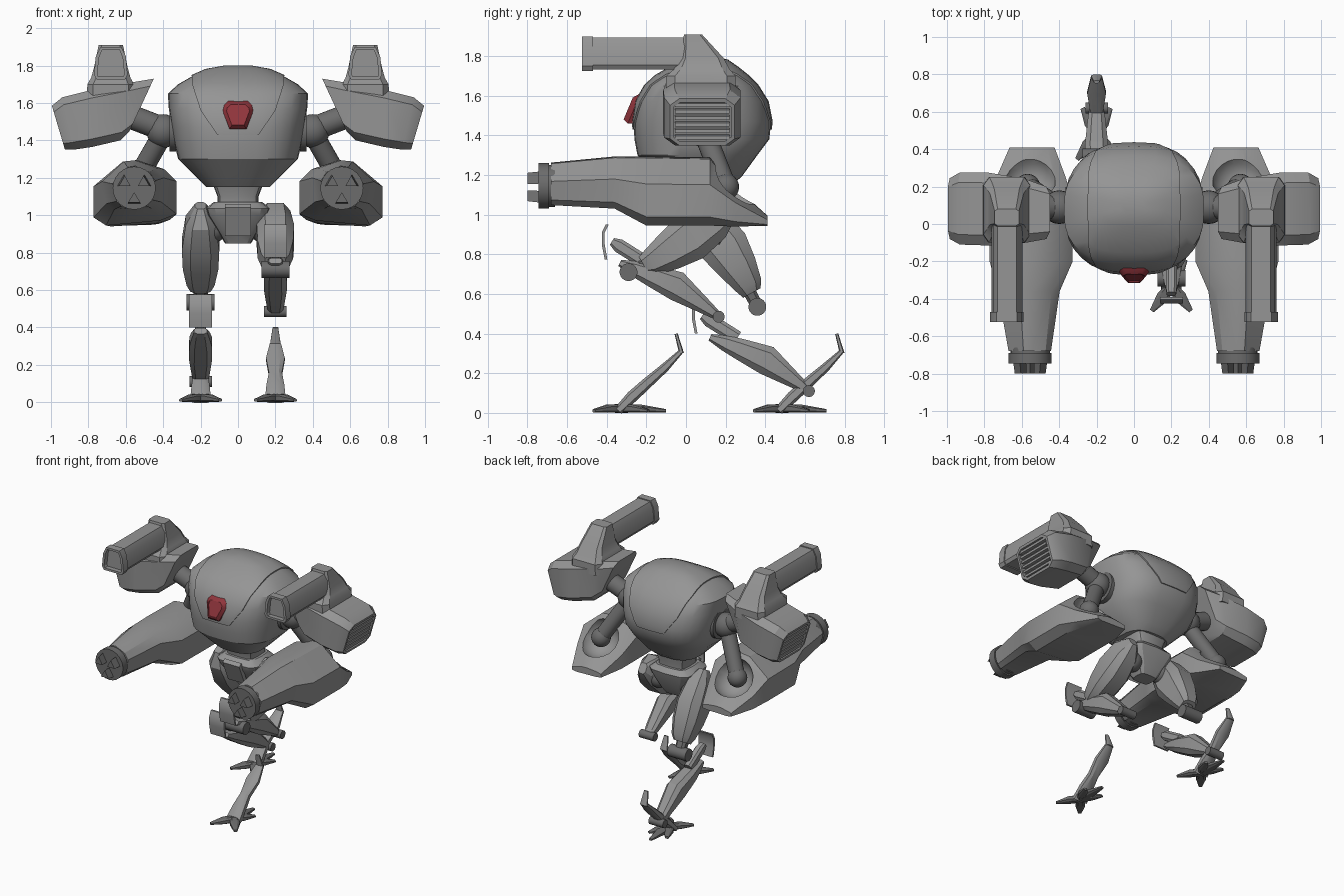
import bpy, bmesh, math
from mathutils import Vector as V

cube = bpy.data.objects.get("Cube")
if cube:
    bpy.data.objects.remove(cube)


def material(name, rgb):
    m = bpy.data.materials.new(name)
    m.use_nodes = True
    m.diffuse_color = (*rgb, 1)
    m.node_tree.nodes["Principled BSDF"].inputs["Base Color"].default_value = (*rgb, 1)
    return m


GREY = material("armour grey", (0.3, 0.3, 0.3))
DARK = material("joint grey", (0.15, 0.15, 0.15))
RED = material("sensor red", (0.28, 0.035, 0.045))
X = V((1, 0, 0))


def finish(name, bm, mat, angle=30):
    bmesh.ops.recalc_face_normals(bm, faces=bm.faces)
    me = bpy.data.meshes.new(name)
    bm.to_mesh(me)
    bm.free()
    me.materials.append(mat)
    for p in me.polygons:
        p.use_smooth = True
    me.set_sharp_from_angle(angle=math.radians(angle))
    ob = bpy.data.objects.new(name, me)
    bpy.context.collection.objects.link(ob)
    return ob


def loft(name, rings, mat=GREY, angle=30, recess=None):
    """Skin equal-length rings; recess=(inset, push vector) hollows the last cap."""
    bm = bmesh.new()
    rows = [[bm.verts.new(p) for p in r] for r in rings]
    n = len(rows[0])
    for a, b in zip(rows, rows[1:]):
        for i in range(n):
            bm.faces.new((a[i], a[(i + 1) % n], b[(i + 1) % n], b[i]))
    bm.faces.new(rows[0])
    cap = bm.faces.new(rows[-1])
    bmesh.ops.recalc_face_normals(bm, faces=bm.faces)
    if recess:
        bmesh.ops.inset_individual(bm, faces=[cap], thickness=recess[0])
        inner = bmesh.ops.extrude_discrete_faces(bm, faces=[cap])["faces"]
        bmesh.ops.translate(bm, verts=inner[0].verts[:], vec=recess[1])
    return finish(name, bm, mat, angle)


def octagon(c=0.55):
    return [(1, -c), (1, c), (c, 1), (-c, 1), (-1, c), (-1, -c), (-c, -1), (c, -1)]


def limb(name, a, b, stations, mat=GREY, c=0.55):
    """Chamfered section along a-b; stations are (distance, low, high, half width)."""
    a, b = V(a), V(b)
    d = (b - a).normalized()
    up = X.cross(d).normalized()
    side = d.cross(up)
    return loft(name, [[a + d * u + side * (w * s) + up * ((lo + hi) / 2 + (hi - lo) / 2 * t)
                        for s, t in octagon(c)] for u, lo, hi, w in stations], mat)


def rod(name, a, b, r, mat=DARK, sides=20):
    a, b = V(a), V(b)
    d = (b - a).normalized()
    e = d.orthogonal().normalized()
    f = d.cross(e)
    ang = [math.tau * i / sides for i in range(sides)]
    return loft(name, [[p + (e * math.cos(t) + f * math.sin(t)) * r for t in ang] for p in (a, b)], mat)


def ball(name, p, r, mat=DARK):
    bm = bmesh.new()
    bmesh.ops.create_uvsphere(bm, u_segments=20, v_segments=12, radius=r)
    bmesh.ops.translate(bm, verts=bm.verts, vec=p)
    return finish(name, bm, mat)


def prism(name, outline, x, half, mat=GREY):
    return loft(name, [[(x + s * half, y, z) for y, z in outline] for s in (-1, 1)], mat)


def boolean(ob, cutter, operation):
    mod = ob.modifiers.new("cut", "BOOLEAN")
    mod.object, mod.operation, mod.solver = cutter, operation, "EXACT"
    dg = bpy.context.evaluated_depsgraph_get()
    me = bpy.data.meshes.new_from_object(ob.evaluated_get(dg))
    ob.modifiers.clear()
    ob.data = me
    me.set_sharp_from_angle(angle=math.radians(30))
    bpy.data.objects.remove(cutter)


def oval(z, w, y0, y1, e=2.7, n=32):
    out = []
    for i in range(n):
        c, s = math.cos(math.tau * i / n), math.sin(math.tau * i / n)
        out.append(V((math.copysign(abs(c) ** (2 / e), c) * w,
                      (y0 + y1) / 2 + math.copysign(abs(s) ** (2 / e), s) * (y1 - y0) / 2, z)))
    return out


# Torso shell and raised canopy
hull = [oval(*r) for r in [(1.15, .17, -.1, .23), (1.19, .21, -.14, .28), (1.3, .32, -.245, .36),
        (1.38, .34, -.26, .42), (1.47, .355, -.265, .43), (1.57, .37, -.25, .41), (1.65, .375, -.205, .36),
        (1.7, .32, -.15, .31), (1.74, .25, -.08, .26), (1.775, .17, -.01, .21), (1.793, .07, .05, .14)]]
loft("torso_shell", hull, angle=32)
mid = V((0, .09, 1.45))
canopy = loft("canopy", [[mid + (p - mid) * 1.022 for p in r] for r in hull])
half = [(.11, 1.43), (.2, 1.56), (.245, 1.7), (.26, 2)]
shape = half + [(-x, z) for x, z in reversed(half)]
boolean(canopy, loft("canopy_cutter", [[(x, y, z) for x, z in shape] for y in (-1, 1)]), "INTERSECT")

# Red sensor
eye = [(.045, -.075), (.085, .03), (.08, .055), (.055, .078)]
eye += [(-x, z) for x, z in reversed(eye)]
loft("sensor_eye", [[(x * k, y + z * k * .42, 1.535 + z * k) for x, z in eye]
                    for k, y in ((1, -.225), (1, -.262), (.72, -.292))], RED, recess=(.008, V((0, .008, 0))))

# Waist and pelvis
loft("waist", [oval(*r, 5, 16) for r in [(1.24, .15, -.06, .23), (1.18, .14, -.04, .22),
                                        (1.1, .11, 0, .2), (1.03, .11, 0, .2)]])
loft("pelvis", [oval(*r, 4, 12) for r in [(1.07, .13, -.02, .22), (1.035, .175, -.06, .25),
                                         (1.0, .165, -.05, .24), (.9, .1, .02, .2), (.85, .07, .05, .17)]])
prism("pelvis_front_plate", [(-.085, 1.04), (-.06, 1.06), (.0, .92), (-.02, .89)], 0, .07)

gun_section = [V(p) for p in [(1, .2), (.3, .95), (-.05, 1), (-.7, .72), (-1, .35),
                              (-1, -.65), (-.6, -.85), (.7, -1), (1, -.75)]]
gun_stations = [(-.68, .555, .118, 1.145, .118, 1), (-.36, .56, .17, 1.152, .142, .8),
                (-.2, .55, .222, 1.12, .175, 0), (.12, .55, .222, 1.117, .172, 0),
                (.25, .55, .185, 1.04, .1, 0), (.41, .545, .12, .97, .026, 0)]

for s, side in ((1, "left_"), (-1, "right_")):
    # Shoulder joint and arms
    rod(side + "shoulder_disc", (s * .31, .09, 1.45), (s * .365, .09, 1.45), .11)
    ball(side + "shoulder_ball", (s * .4, .09, 1.45), .09)
    rod(side + "upper_arm", (s * .4, .09, 1.46), (s * .66, .09, 1.56), .065)
    rod(side + "lower_arm", (s * .41, .09, 1.42), (s * .57, .2, 1.14), .055)
    ball(side + "elbow_ball", (s * .57, .2, 1.14), .068)

    # Shoulder pod with vent slats
    pod = [(.515, -.065, -.08, .2, 1.45, 1.73), (.6, -.03, -.1, .24, 1.4, 1.71),
           (.78, 0, -.115, .275, 1.365, 1.67), (.91, .03, -.11, .275, 1.35, 1.63),
           (.96, .035, -.08, .245, 1.35, 1.585)]
    loft(side + "shoulder_pod", [[(s * (xc + sh * t), (y0 + y1) / 2 + (y1 - y0) / 2 * u,
                                   (z0 + z1) / 2 + (z1 - z0) / 2 * t) for u, t in octagon(.72)]
                                 for xc, sh, y0, y1, z0, z1 in pod], recess=(.02, V((-s * .035, 0, 0))))
    for i in range(6):
        z = 1.385 + i * .033
        x = .955 + (z - 1.4675) * .3
        loft(side + f"vent_slat_{i + 1}", [[(s * (x - .03), y, z), (s * (x - .03), y, z + .02),
                                           (s * x, y, z + .012), (s * x, y, z - .006)] for y in (-.055, .22)])

    # Turret on the pod
    tx = s * .68
    loft(side + "turret", [[(tx + w * u, (y0 + y1) / 2 + (y1 - y0) / 2 * t, z) for u, t in octagon(.75)]
                           for z, w, y0, y1 in [(1.62, .13, -.1, .25), (1.7, .125, -.1, .25),
                                                (1.735, .105, -.06, .22), (1.79, .09, -.03, .19), (1.91, .065, -.01, .08)]])
    bore = [(-.075, 1.725), (-.09, 1.75), (-.08, 1.85), (-.055, 1.9)]
    bore += [(-x, z) for x, z in reversed(bore)]
    for part, y0, y1, k, rec in (("turret_barrel", .06, -.48, .92, None),
                                 ("turret_muzzle", -.47, -.525, 1, (.018, V((0, .035, 0))))):
        loft(side + part, [[(tx + x * k, y, 1.815 + (z - 1.815) * k) for x, z in bore] for y in (y0, y1)], recess=rec)

    # Forearm cannon with open rear socket
    rings = []
    for y, xc, hx, zc, hz, rnd in gun_stations:
        pts = [p.lerp(p.normalized(), rnd) for p in gun_section]
        rings.append([(s * (xc + p.x * hx), y, zc + p.y * hz) for p in pts])
    cannon = loft(side + "cannon", rings)
    boolean(cannon, ball(side + "socket_cutter", (s * .56, .25, 1.16), .145, GREY), "DIFFERENCE")
    gc = V((s * .555, 0, 1.145))
    rod(side + "cannon_ring", gc + V((0, -.745, 0)), gc + V((0, -.69, 0)), .115, DARK, 24)
    rod(side + "cannon_neck", gc + V((0, -.7, 0)), gc + V((0, -.66, 0)), .105, DARK, 24)
    for k in range(3):
        t = math.radians(30 + 120 * k + 120)
        r, q = V((math.cos(t), 0, math.sin(t))), V((-math.sin(t), 0, math.cos(t)))
        tri = [r * .025, r * .085 + q * .036, r * .085 - q * .036]
        loft(side + f"muzzle_prong_{k + 1}", [[gc + p * w + V((0, y, 0)) for p in tri]
                                              for y, w in ((-.73, 1), (-.8, .9))], DARK)

    # Leg: left strides forward, right trails
    lx = s * .2
    hip = V((lx, .13, .95))
    knee = V((lx, -.29, .71)) if s > 0 else V((lx, .36, .535))
    top = V((lx, -.29, .71)) if s > 0 else V((lx, .165, .335))
    heel = top + V((0, .455, -.225))
    ankle = -.19 if s > 0 else .62
    ball(side + "hip_ball", (s * .13, .13, .93), .075)
    limb(side + "thigh", hip, knee, [(-.12, -.045, .03, .03), (-.03, -.115, .09, .08), (.12, -.125, .125, .1),
                                     (.25, -.09, .11, .095), (.36, -.055, .085, .075), (.4, -.04, .06, .055)])
    limb(side + "knee_link", hip, knee, [(.38, -.03, .035, .04), (.48, -.03, .03, .035)], DARK)
    rod(side + "knee_pin", knee - X * .075, knee + X * .075, .045)
    limb(side + "shin", top, heel, [(-.06, .005, .04, .035), (.02, -.01, .07, .05), (.1, -.018, .09, .06),
                                    (.25, -.03, .12, .062), (.45, -.022, .045, .045), (.5, -.02, .025, .035)])
    rod(side + "ankle_pin", heel - X * .06, heel + X * .06, .03)
    tip = top + V((0, -.075, .15))
    limb(side + "knee_guard_arm", tip, top + V((0, .1, .04)), [(-.01, -.02, .02, .025),
                                                              (.03, -.035, .035, .03), (.2, -.035, .035, .03)])
    guard = [(.0, .09), (-.02, .05), (-.02, -.01), (-.005, -.085), (.008, -.085), (-.005, -.01), (-.005, .05), (.015, .09)]
    prism(side + "knee_guard", [(top.y - .115 + y, top.z + .15 + z) for y, z in guard], lx, .062)

    # Foot strut, spur and toes
    base, peak = V((lx, ankle - .15, .01)), V((lx, ankle + .165, .31))
    limb(side + "foot_strut", base, peak, [(0, -.02, .025, .055), (.1, -.025, .035, .048), (.2, -.025, .03, .035),
                                           (.32, -.025, .02, .05), (.435, -.012, .012, .03)])
    limb(side + "foot_spur", peak, peak + V((0, -.025, .09)), [(-.01, -.012, .012, .03), (.093, -.008, .008, .015)])
    for k, (dx, dy) in enumerate([(.105, -.135), (-.105, -.135), (.075, .14), (-.075, .14), (0, .23)]):
        root = base + V((0, .01, .005))
        end = root + V((dx, dy, 0))
        n = (end - root).length
        lo, hi = (-.015, .03) if dy > 0 else (-.03, .015)
        limb(side + f"toe_{k + 1}", root, end, [(-.02, lo, hi, .022), (n * .45, lo * .9, hi * .9, .034),
                                               (n, -.012 if dy > 0 else -.004, .004 if dy > 0 else .012, .012)], DARK)
